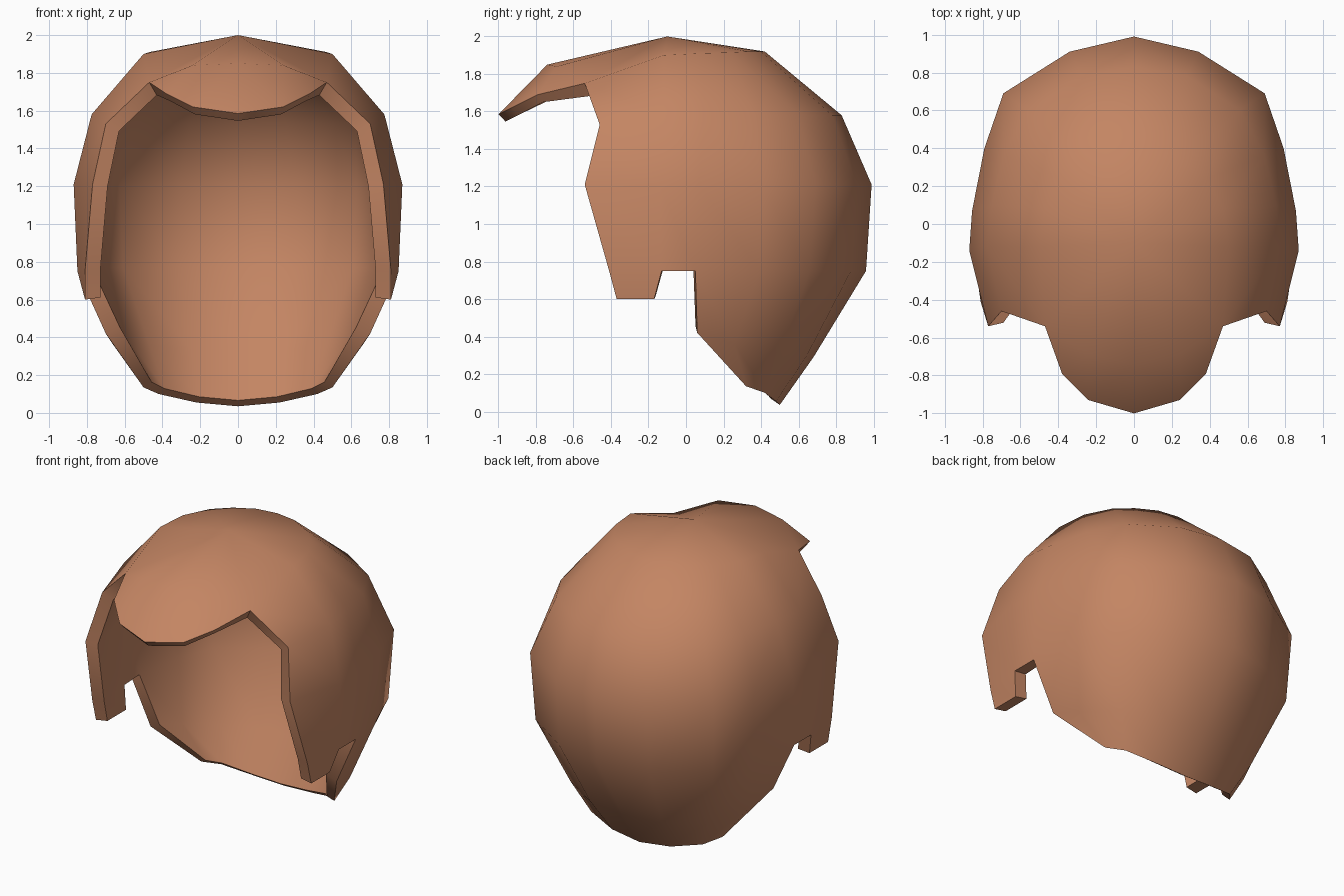
import bpy, bmesh

if "Cube" in bpy.data.objects:
    bpy.data.objects.remove(bpy.data.objects["Cube"])

# Right half of the shell: each row runs from the face opening to the back centre
ROWS = {
    "crown": [(.47, -.54, 1.75), (.50, -.12, 1.90), (.47, .08, 1.91), (.38, .24, 1.915),
              (.27, .33, 1.92), (.14, .40, 1.92), (0, .42, 1.92)],
    "upper": [(.70, -.46, 1.53), (.775, -.12, 1.58), (.75, .10, 1.58), (.69, .36, 1.58),
              (.56, .60, 1.58), (.28, .78, 1.58), (0, .83, 1.58)],
    "middle": [(.77, -.54, 1.21), (.87, -.14, 1.21), (.855, .07, 1.21), (.79, .40, 1.21),
               (.69, .69, 1.21), (.34, .91, 1.21), (0, .99, 1.21)],
    "lower": [(.81, -.41, .75), (.85, -.13, .75), (.85, .05, .75), (.78, .39, .75),
              (.67, .66, .75), (.34, .88, .75), (0, .96, .75)],
    "nape": [(.70, .06, .42), (.66, .26, .36), (.52, .50, .31), (.27, .64, .29), (0, .68, .29)],
    "hem": [(.50, .32, .135), (.42, .42, .10), (.22, .48, .055), (0, .50, .035)],
    "sideburn": [(.81, -.37, .60), (.81, -.17, .60)],
    "brow": [(0, -.74, 1.85), (.24, -.69, 1.84)],
    "fringe": [(0, -1.0, 1.585), (.24, -.93, 1.62), (.38, -.79, 1.69)],
}

bm = bmesh.new()
R = {name: [bm.verts.new(p) for p in pts] for name, pts in ROWS.items()}
apex = bm.verts.new((0, -.10, 2.0))


def strip(upper, lower):
    for i in range(len(upper) - 1):
        bm.faces.new((upper[i], lower[i], lower[i + 1], upper[i + 1]))


# Skull sides and back
strip(R["crown"], R["upper"])
strip(R["upper"], R["middle"])
strip(R["middle"], R["lower"])
strip(R["lower"][2:], R["nape"])
# Sideburn tab, leaving the ear notch behind it
strip(R["lower"][:2], R["sideburn"])
# Nape tapering to the hem
strip(R["nape"][1:], R["hem"])
bm.faces.new((R["nape"][0], R["hem"][0], R["nape"][1]))
# Top cap
for a, b in zip(R["crown"][1:], R["crown"][2:]):
    bm.faces.new((apex, a, b))
# Fringe projecting over the forehead
c, b, f = R["crown"], R["brow"], R["fringe"]
bm.faces.new((apex, b[1], c[0], c[1]))
bm.faces.new((apex, b[0], b[1]))
bm.faces.new((b[0], f[0], f[1], b[1]))
bm.faces.new((b[1], f[1], f[2], c[0]))

bm.verts.index_update()
thick = [v.index for v in R["brow"]]
edge = [v.index for v in R["hem"] + R["fringe"]]
mesh = bpy.data.meshes.new("hair")
bm.to_mesh(mesh)
bm.free()
hair = bpy.data.objects.new("hair", mesh)
bpy.context.collection.objects.link(hair)
bpy.context.view_layer.objects.active = hair
hair.select_set(True)

# Thickness: heaviest over the brow, thin at the tips
group = hair.vertex_groups.new(name="thickness")
group.add(range(len(mesh.vertices)), .55, "REPLACE")
group.add(thick, 1.0, "REPLACE")
group.add(edge, .36, "REPLACE")

mirror = hair.modifiers.new("mirror", "MIRROR")
mirror.use_clip = True
shell = hair.modifiers.new("shell", "SOLIDIFY")
shell.thickness = .15
shell.offset = -1
shell.vertex_group = "thickness"
for name in ("mirror", "shell"):
    bpy.ops.object.modifier_apply(modifier=name)

brown = bpy.data.materials.new("warm brown")
brown.diffuse_color = (.55, .235, .125, 1)
brown.use_nodes = True
brown.node_tree.nodes["Principled BSDF"].inputs["Base Color"].default_value = brown.diffuse_color
hair.data.materials.append(brown)
bpy.ops.object.shade_smooth_by_angle(angle=1.05)
